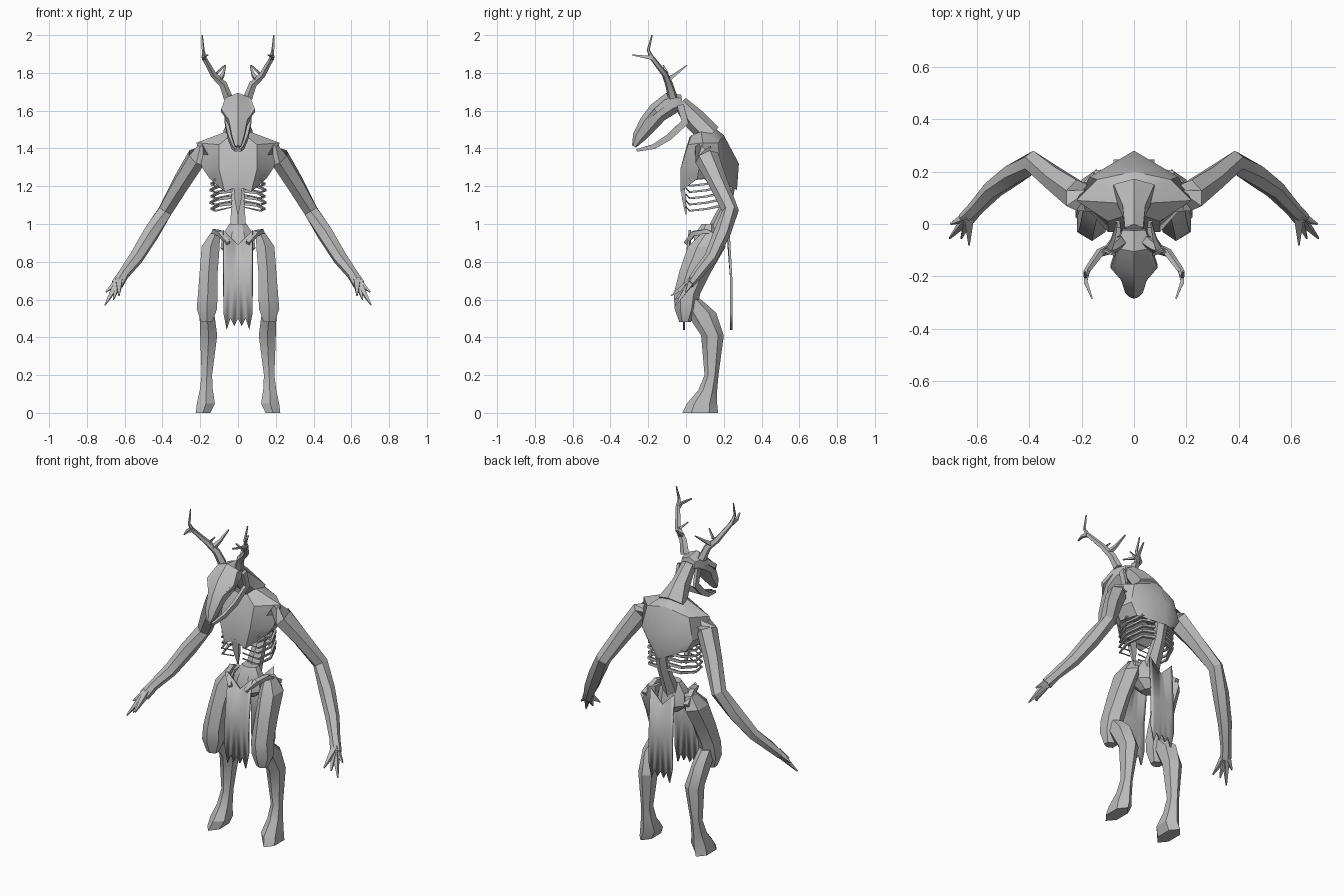
import bpy, math
from mathutils import Vector

if "Cube" in bpy.data.objects:
    bpy.data.objects.remove(bpy.data.objects["Cube"])

GREY = (0.5, 0.5, 0.5, 1)
grey = bpy.data.materials.new("bone grey")
grey.use_nodes = True
grey.diffuse_color = GREY
grey.node_tree.nodes["Principled BSDF"].inputs["Base Color"].default_value = GREY


def make(name, verts, faces, mirror=False, solid=0):
    """Mesh object with optional left-right mirror and thickness."""
    mesh = bpy.data.meshes.new(name)
    mesh.from_pydata([tuple(v) for v in verts], [], faces)
    mesh.materials.append(grey)
    ob = bpy.data.objects.new(name, mesh)
    bpy.context.collection.objects.link(ob)
    if mirror:
        mod = ob.modifiers.new("mirror", "MIRROR")
        mod.use_clip = True
    if solid:
        mod = ob.modifiers.new("thickness", "SOLIDIFY")
        mod.thickness = solid
        mod.offset = 0
    bpy.ops.object.select_all(action="DESELECT")
    ob.select_set(True)
    bpy.context.view_layer.objects.active = ob
    bpy.ops.object.mode_set(mode="EDIT")
    bpy.ops.mesh.select_all(action="SELECT")
    bpy.ops.mesh.normals_make_consistent(inside=False)
    bpy.ops.object.mode_set(mode="OBJECT")
    bpy.ops.object.shade_smooth_by_angle(angle=math.radians(28))
    return ob


def loft(name, sections, sides=6, level=False, mirror=False, turn=0.5):
    """Skin rings (x, y, z, half width, half depth) set along a path."""
    centres = [Vector(s[:3]) for s in sections]
    verts, faces = [], []
    for i, s in enumerate(sections):
        along = centres[min(i + 1, len(centres) - 1)] - centres[max(i - 1, 0)]
        if level:
            along = Vector((0, 0, 1))
        along.normalize()
        hint = Vector((1, 0, 0)) if abs(along.x) < 0.8 else Vector((0, 1, 0))
        u = (hint - along * hint.dot(along)).normalized()
        v = along.cross(u)
        for k in range(sides):
            a = math.tau * (k + turn) / sides
            verts.append(centres[i] + u * s[3] * math.cos(a) + v * s[4] * math.sin(a))
    for i in range(len(sections) - 1):
        for k in range(sides):
            n = (k + 1) % sides
            faces.append((i * sides + k, i * sides + n,
                          (i + 1) * sides + n, (i + 1) * sides + k))
    faces.append(tuple(range(sides)))
    last = len(verts) - sides
    faces.append(tuple(range(last, last + sides)))
    return make(name, verts, faces, mirror)


def tine(name, points, radius, sides=4, tip=0.004):
    """Tapering round rod, mirrored to both sides."""
    n = len(points) - 1
    rods = [(*p, radius + (tip - radius) * i / n, radius + (tip - radius) * i / n)
            for i, p in enumerate(points)]
    return loft(name, rods, sides, mirror=True)


# Chest shell: half rings from front centre to back centre
rings = [
    [(0, .02, 1.46), (.04, .03, 1.47), (.06, .08, 1.49), (.04, .13, 1.51), (0, .15, 1.51)],
    [(0, .0, 1.4), (.1, .01, 1.42), (.22, .09, 1.43), (.14, .17, 1.43), (0, .2, 1.47)],
    [(0, -.03, 1.28), (.1, -.03, 1.29), (.19, .07, 1.3), (.17, .18, 1.3), (0, .28, 1.32)],
    [(0, -.03, 1.2), (.07, -.03, 1.17), (.15, .06, 1.24), (.13, .18, 1.23), (0, .27, 1.18)],
]
verts = [p for ring in rings for p in ring] + [(0, .1, 1.27)]
faces = [(r * 5 + k, r * 5 + k + 1, r * 5 + k + 6, r * 5 + k + 5)
         for r in range(3) for k in range(4)]
faces += [(15 + k, 16 + k, 20) for k in range(4)]
make("chest", verts, faces, mirror=True)

# Neck, spine, breastbone and pelvis
loft("neck", [(0, .13, 1.47, .09, .06), (0, .05, 1.55, .05, .06), (0, -.03, 1.64, .04, .04)])
loft("spine", [(0, .24, 1.24, .04, .03), (0, .21, 1.1, .04, .03),
               (0, .15, .97, .05, .04), (0, .13, .88, .05, .04)], level=True)
loft("breastbone", [(0, -.02, 1.21, .035, .015), (0, -.01, 1.13, .025, .015),
                    (0, .0, 1.05, .004, .004)], 4, level=True)
loft("pelvis", [(0, .12, 1.0, .05, .04), (0, .11, .94, .09, .07),
                (0, .11, .87, .1, .08), (0, .12, .82, .04, .04)], 8, level=True)

# Ribs curving round from the spine
for i in range(6):
    z = 1.08 + i * .033
    w = .14 + .005 * (i % 2)
    tine("rib_%d" % (i + 1), [(.02, .22, z + .03), (w * .75, .2, z + .02), (w, .11, z),
                              (w * .85, .02, z - .01), (.03, -.0, z + .01)], .012)

# Skull, brow and jaw
loft("skull", [(0, -.02, 1.65, .05, .035), (0, -.08, 1.64, .08, .06),
               (0, -.15, 1.59, .085, .055), (0, -.2, 1.53, .055, .05),
               (0, -.25, 1.46, .038, .035), (0, -.275, 1.41, .018, .012)], turn=0.5)
loft("brow", [(.055, -.1, 1.65, .02, .02), (.075, -.16, 1.6, .02, .018),
              (.05, -.2, 1.56, .01, .008)], 4, mirror=True)
loft("jaw", [(.06, -.03, 1.63, .012, .025), (.062, -.005, 1.54, .012, .028),
             (.045, -.09, 1.46, .012, .024), (.025, -.17, 1.41, .012, .018),
             (.01, -.26, 1.39, .01, .01)], 4, mirror=True)

# Antlers with their points
tine("antler", [(.055, -.07, 1.67), (.08, -.09, 1.74), (.13, -.11, 1.79),
                (.18, -.18, 1.88), (.185, -.2, 1.92), (.19, -.18, 2.0)], .026, 5)
tine("antler_front_point", [(.18, -.18, 1.88), (.185, -.22, 1.885), (.16, -.285, 1.895)], .016)
tine("antler_back_point", [(.1, -.1, 1.76), (.08, -.06, 1.79), (.065, .005, 1.84)], .018)
tine("antler_inner_point", [(.13, -.11, 1.79), (.11, -.1, 1.8), (.07, -.12, 1.84)], .014)

# Arms and clawed hands
loft("arm", [(.16, .09, 1.39, .05, .06), (.22, .11, 1.35, .055, .065),
             (.3, .17, 1.22, .05, .05), (.385, .235, 1.07, .042, .045),
             (.46, .19, .95, .045, .045), (.54, .13, .82, .04, .035),
             (.605, .06, .735, .03, .03), (.64, .02, .68, .035, .022)], mirror=True)
for label, tip in (("outer", (.705, -.055, .57)), ("middle", (.66, -.055, .6)),
                   ("inner", (.63, -.08, .62)), ("thumb", (.7, .0, .64))):
    base = Vector((.63, .03, .7))
    mid = base.lerp(Vector(tip), .5)
    tine(label + "_finger", [tuple(base), tuple(mid), tip], .026)

# Legs bent forward at the knee
loft("thigh", [(.12, .13, .95, .03, .05), (.145, .11, .88, .055, .1),
               (.155, .05, .75, .055, .085), (.16, .005, .63, .06, .07),
               (.165, .0, .55, .062, .06), (.165, -.005, .48, .035, .03)],
     level=True, mirror=True)
loft("shin", [(.16, .03, .6, .04, .05), (.165, .08, .53, .045, .08),
              (.155, .14, .41, .052, .06), (.165, .135, .2, .032, .037),
              (.168, .115, .12, .04, .05), (.17, .085, .05, .055, .08),
              (.185, .075, .0, .045, .095)], level=True, mirror=True)
loft("hip_strap", [(.05, .0, .9, .015, .015), (.095, .04, .95, .02, .018),
                   (.12, .11, .96, .02, .018), (.14, .2, .91, .02, .015)], 4, mirror=True)


# Ragged cloths hanging before and behind the pelvis
def cloth(name, top_y, low_y):
    hem = [.5, .46, .5, .44, .53]
    cols = [0, .02, .04, .06, .078]
    verts = []
    for x, h in zip(cols, hem):
        verts += [(x, top_y, .89 + x), (x, low_y, .7), (x, low_y, h)]
    faces = [(k * 3 + r, k * 3 + r + 3, k * 3 + r + 4, k * 3 + r + 1)
             for k in range(4) for r in range(2)]
    make(name, verts, faces, mirror=True, solid=.012)


cloth("front_cloth", .02, -.01)
cloth("back_cloth", .225, .24)
